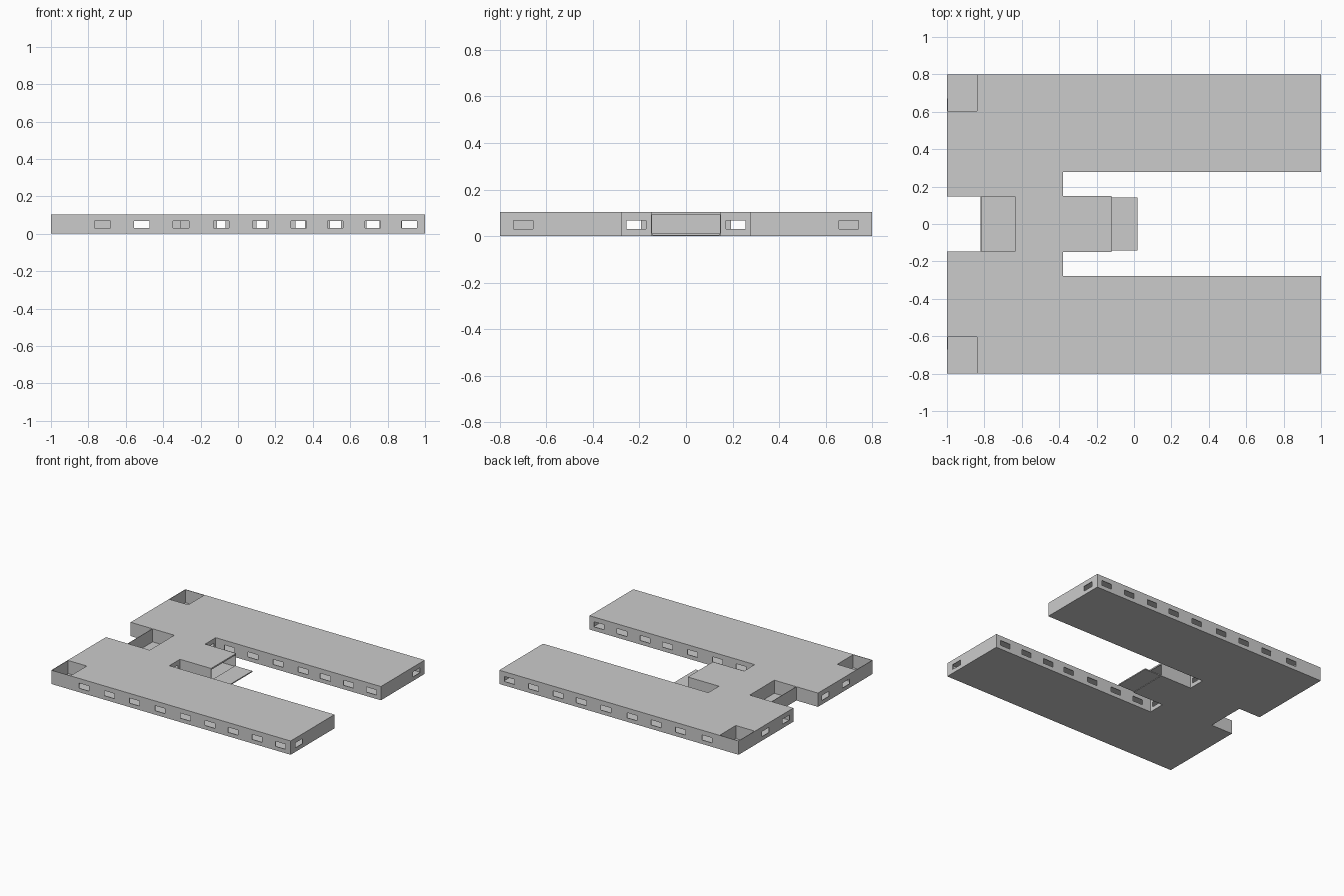
import bpy, bmesh
from mathutils import Vector

if "Cube" in bpy.data.objects:
    bpy.data.objects.remove(bpy.data.objects["Cube"])

H = 0.104          # slab height
T = 0.005          # sheet thickness
WIN = 0.042        # half width of a window
WZ = (0.03, 0.068)


def make_object(name, faces, thickness=T):
    bm = bmesh.new()
    for f in faces:
        bm.faces.new([bm.verts.new(p) for p in f])
    bmesh.ops.remove_doubles(bm, verts=bm.verts, dist=1e-5)
    me = bpy.data.meshes.new(name)
    bm.to_mesh(me)
    bm.free()
    ob = bpy.data.objects.new(name, me)
    bpy.context.collection.objects.link(ob)
    mod = ob.modifiers.new("thickness", 'SOLIDIFY')
    mod.thickness = thickness
    mod.offset = -1
    return ob


def wall(a, b, centres=(), half=WIN, zr=WZ):
    """Upright sheet from a to b with rectangular windows."""
    a, b = Vector(a), Vector(b)
    length = (b - a).length
    axis = 0 if abs(b.x - a.x) > abs(b.y - a.y) else 1
    cuts = [0]
    for d in sorted(abs(c - a[axis]) for c in centres):
        cuts += [d - half, d + half]
    cuts.append(length)
    faces = []
    for i, (s, e) in enumerate(zip(cuts, cuts[1:])):
        p, q = a.lerp(b, s / length), a.lerp(b, e / length)
        levels = [0, zr[0], zr[1], H] if centres else [0, H]
        for j, (z0, z1) in enumerate(zip(levels, levels[1:])):
            if i % 2 and j == 1:
                continue
            faces.append([(p.x, p.y, z0), (q.x, q.y, z0), (q.x, q.y, z1), (p.x, p.y, z1)])
    return faces


def mirrored(half):
    return half + [(x, -y) for x, y in reversed(half)]


# Plan outlines, counter-clockwise; the top leaves out the three pockets
plan = mirrored([(-.12, .15), (-.38, .15), (-.38, .277), (1, .277), (1, .8),
                 (-1, .8), (-1, .147), (-.82, .147)])
roof = mirrored([(-.12, .15), (-.38, .15), (-.38, .277), (1, .277), (1, .8),
                 (-.84, .8), (-.84, .605), (-1, .605), (-1, .147), (-.635, .147)])

make_object("top_deck", [[(x, y, H) for x, y in roof]])
make_object("bottom_deck", [[(x, y, 0) for x, y in reversed(plan)]])

# Window centres for each edge of the back half, repeated on the front half
inner = [-.265, -.07, .14, .35, .535, .73, .92]
front = [-.725, -.515, -.305, -.09, .12, .325, .52, .72, .915]
back = [-.735, -.515, -.31, -.11, .11, .315, .51, .715, .915]
windows = {1: [.213], 2: inner, 3: [.7], 4: back, 5: [.48, .235]}

faces = []
for k in range(15):
    i = k if k < 8 else 14 - k
    c = windows.get(i, [])
    if k >= 8:
        c = front if i == 4 else (c if i == 2 else [-v for v in c])
    faces += wall(plan[k], plan[k + 1], c)
make_object("side_walls", faces)

# Open end of the centre tongue
make_object("tongue_doorway", wall(plan[15], plan[0], [0.0], .145, (.011, .093)))

# Pocket walls
make_object("middle_pocket", wall((-.82, .147), (-.635, .147)) +
            wall((-.635, .147), (-.635, -.147)) + wall((-.635, -.147), (-.82, -.147)))
make_object("back_corner_pocket", wall((-.84, .8), (-.84, .605)) +
            wall((-.84, .605), (-1, .605)))
make_object("front_corner_pocket", wall((-1, -.605), (-.84, -.605)) +
            wall((-.84, -.605), (-.84, -.8)))

# Lowered door plate in front of the tongue
make_object("door_plate", [[(-.12, -.143, .011), (.02, -.143, .011),
                            (.02, .143, .011), (-.12, .143, .011)]], 0.008)
